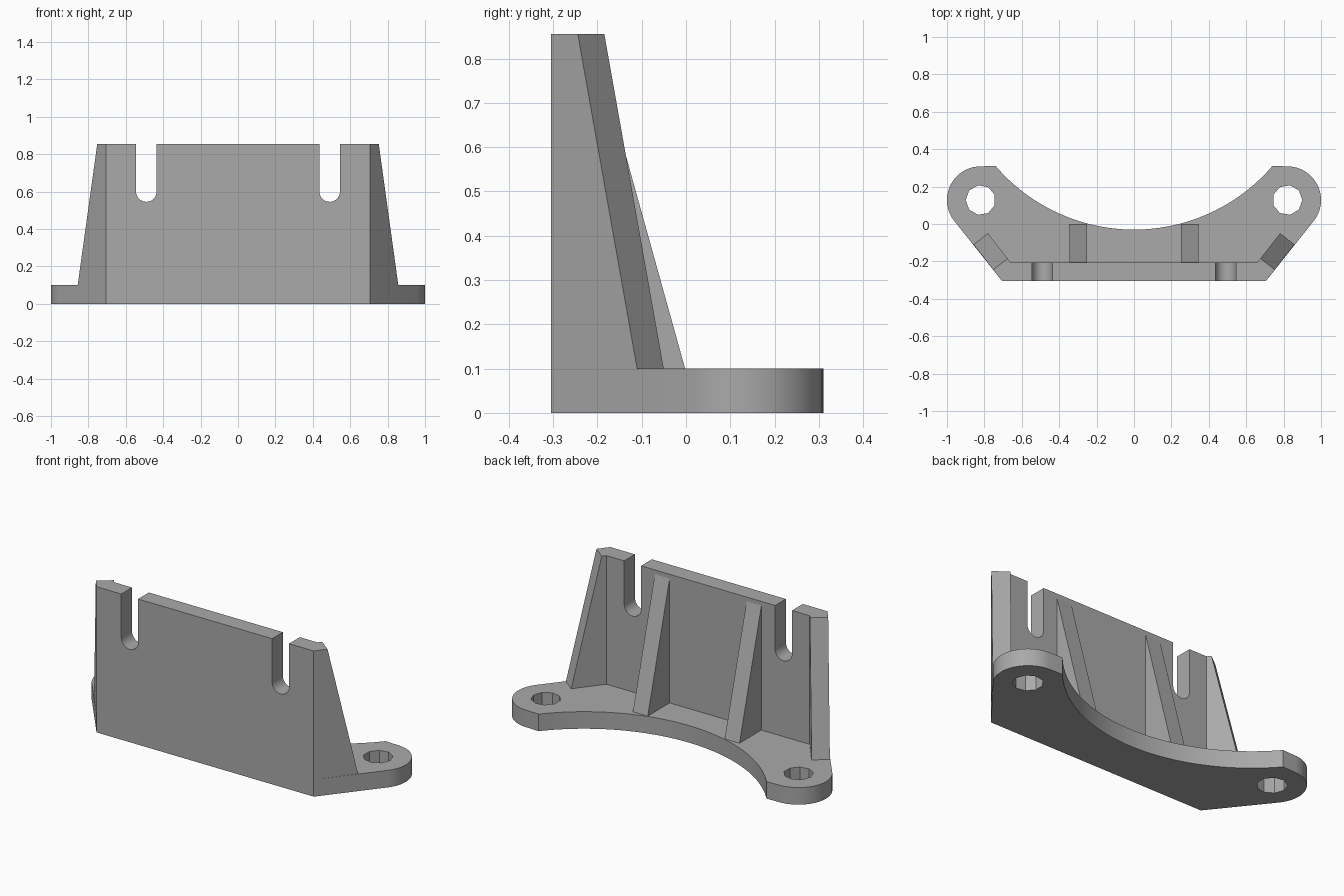
import bpy, bmesh, math
from mathutils import Matrix, Vector

cube = bpy.data.objects.get("Cube")
if cube:
    bpy.data.objects.remove(cube, do_unlink=True)

grey = bpy.data.materials.new("plain grey")
grey.use_nodes = True
COLOUR = (0.4, 0.4, 0.4, 1)
grey.diffuse_color = COLOUR
grey.node_tree.nodes["Principled BSDF"].inputs["Base Color"].default_value = COLOUR


def arc(cx, cy, r, start, end, n):
    """Points along an arc, angles in degrees."""
    angles = [math.radians(start + (end - start) * i / n) for i in range(n + 1)]
    return [(cx + r * math.cos(a), cy + r * math.sin(a)) for a in angles]


def mirrored(points):
    """Close a symmetric outline by adding its reflection in x."""
    return points + [(-x, y) for x, y in reversed(points) if abs(x) > 1e-5]


def prism(name, loops, u, v, origin, push):
    """Fill 2D loops in the plane of u and v, then extrude along push."""
    u, v, origin, push = (Vector(t) for t in (u, v, origin, push))
    bm = bmesh.new()
    for loop in loops:
        verts = [bm.verts.new(origin + u * a + v * b) for a, b in loop]
        for i, vert in enumerate(verts):
            bm.edges.new((vert, verts[i - 1]))
    bmesh.ops.triangle_fill(bm, edges=bm.edges[:], use_beauty=True,
                            normal=u.cross(v))
    extruded = bmesh.ops.extrude_face_region(bm, geom=bm.faces[:],
                                             use_keep_orig=True)
    moved = [g for g in extruded["geom"] if isinstance(g, bmesh.types.BMVert)]
    bmesh.ops.translate(bm, verts=moved, vec=push)
    bmesh.ops.recalc_face_normals(bm, faces=bm.faces[:])
    mesh = bpy.data.meshes.new(name)
    bm.to_mesh(mesh)
    bm.free()
    mesh.materials.append(grey)
    obj = bpy.data.objects.new(name, mesh)
    bpy.context.collection.objects.link(obj)
    bpy.ops.object.select_all(action="DESELECT")
    obj.select_set(True)
    bpy.context.view_layer.objects.active = obj
    bpy.ops.object.shade_smooth_by_angle(angle=math.radians(30))
    return obj


X, Y, Z = (1, 0, 0), (0, 1, 0), (0, 0, 1)
FRONT, BACK, BASE, TOP = -0.305, -0.205, 0.1, 0.855
CORNER, EAR_X, EAR_Y = 0.705, 0.82, 0.128

# Base plate with rounded ears, hollow back edge and two bolt holes
half = [(CORNER, FRONT)] + arc(EAR_X, EAR_Y, 0.18, -38, 90, 24)
half += arc(0, 0.945, 0.975, -40.6, -90, 28)
hole = arc(EAR_X, EAR_Y, 0.08, 0, 320, 8)
prism("base_plate", [mirrored(half), hole, [(-x, y) for x, y in hole]],
      X, Y, (0, 0, 0), (0, 0, BASE))

# Upright wall with two open slots; its back is narrowed at both ends
slot = arc(0.49, 0.6, 0.055, 0, -180, 16)
profile = [(CORNER, BASE), (CORNER, TOP), (slot[0][0], TOP)]
profile += slot + [(slot[-1][0], TOP)]
wall = prism("upright_wall", [mirrored(profile)], X, Z,
             (0, FRONT, 0), (0, BACK - FRONT, 0))
for vert in wall.data.vertices:
    if abs(vert.co.x) > 0.7 and vert.co.y > FRONT + 0.05:
        vert.co.x = math.copysign(0.66, vert.co.x)

for side, label in ((1, "left"), (-1, "right")):
    # Inner rib bracing the wall from behind
    prism(label + "_rib", [[(BACK, BASE), (-0.002, BASE), (BACK, 0.83)]],
          Y, Z, (side * 0.25, 0, 0), (side * 0.096, 0, 0))
    # End gusset following the slanted edge of the plate
    along = (side * 0.616, 0.788, 0)
    prism(label + "_end_gusset",
          [[(0, BASE), (0.247, BASE), (0.077, TOP), (0, TOP)]],
          along, Z, (side * CORNER, FRONT, 0), (side * -0.0765, 0.06, 0))
